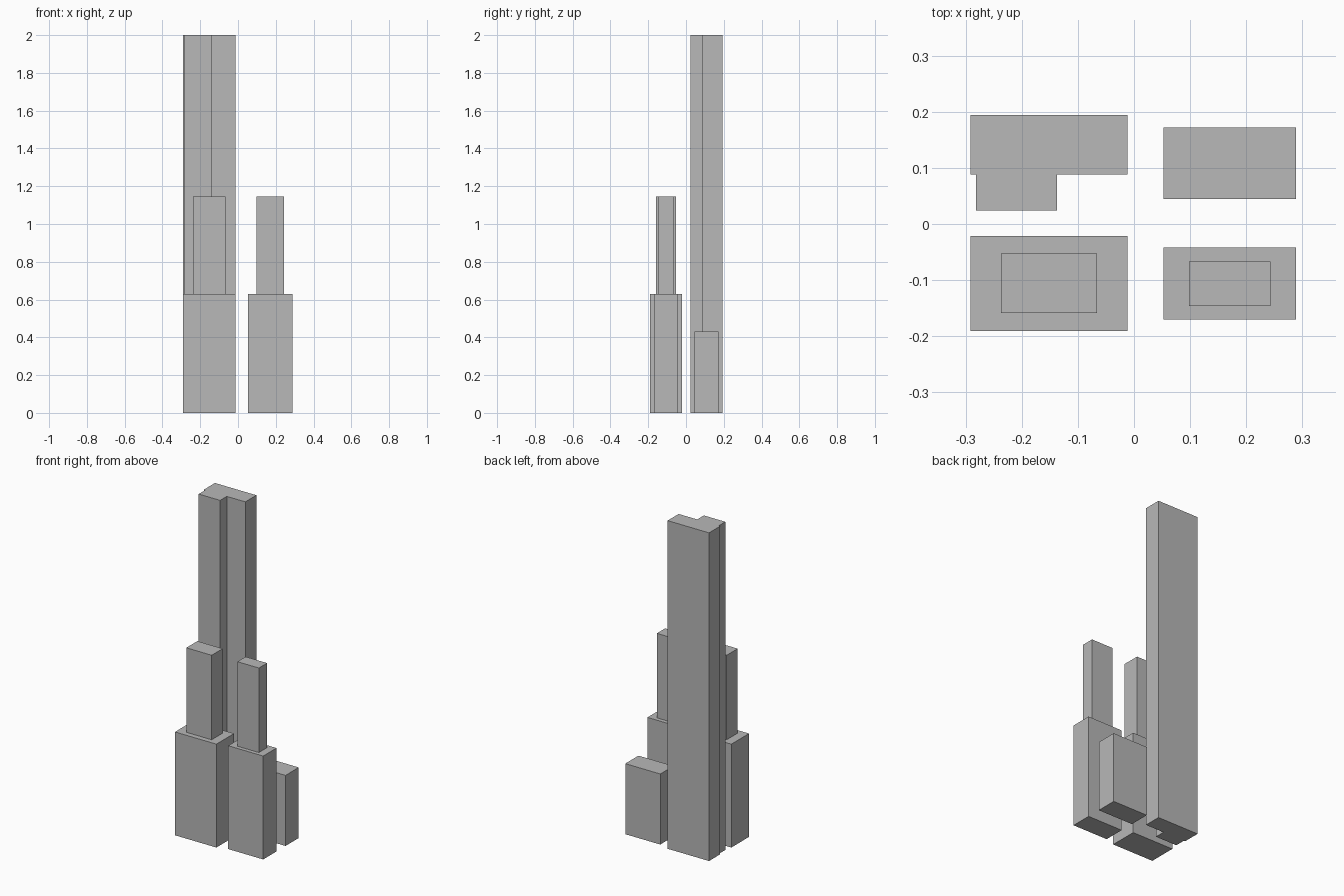
import bpy
import bmesh

cube = bpy.data.objects.get("Cube")
if cube:
    bpy.data.objects.remove(cube, do_unlink=True)

# One plain grey for the whole group
grey = bpy.data.materials.new("plain_grey")
grey.use_nodes = True
colour = (0.48, 0.48, 0.48, 1)
grey.diffuse_color = colour
grey.node_tree.nodes["Principled BSDF"].inputs["Base Color"].default_value = colour


def prism(name, outline, z0, z1):
    """Extrude a counter-clockwise plan outline from z0 to z1."""
    bm = bmesh.new()
    base = bm.faces.new([bm.verts.new((x, y, z0)) for x, y in outline])
    cap = bmesh.ops.extrude_face_region(bm, geom=[base], use_keep_orig=True)["geom"]
    top = [v for v in cap if isinstance(v, bmesh.types.BMVert)]
    bmesh.ops.translate(bm, verts=top, vec=(0, 0, z1 - z0))
    bmesh.ops.recalc_face_normals(bm, faces=bm.faces)
    mesh = bpy.data.meshes.new(name)
    bm.to_mesh(mesh)
    bm.free()
    mesh.materials.append(grey)
    obj = bpy.data.objects.new(name, mesh)
    bpy.context.collection.objects.link(obj)
    return obj


def block(name, x0, x1, y0, y1, z0, z1):
    return prism(name, [(x0, y0), (x1, y0), (x1, y1), (x0, y1)], z0, z1)


# Tall tower with an offset wing on its front
prism("tall_tower", [(-0.282, 0.024), (-0.137, 0.024), (-0.137, 0.088),
                     (-0.012, 0.088), (-0.012, 0.194), (-0.291, 0.194),
                     (-0.291, 0.088), (-0.282, 0.088)], 0, 2)

# Two front towers, each a podium with a narrower upper shaft
podium_top, shaft_top = 0.63, 1.145
block("front_right_podium", -0.291, -0.012, -0.191, -0.021, 0, podium_top)
block("front_right_shaft", -0.237, -0.066, -0.159, -0.053, podium_top, shaft_top)
block("front_left_podium", 0.053, 0.289, -0.170, -0.042, 0, podium_top)
block("front_left_shaft", 0.098, 0.243, -0.146, -0.067, podium_top, shaft_top)

# Low block at the back
block("low_back_block", 0.053, 0.289, 0.045, 0.172, 0, 0.43)
